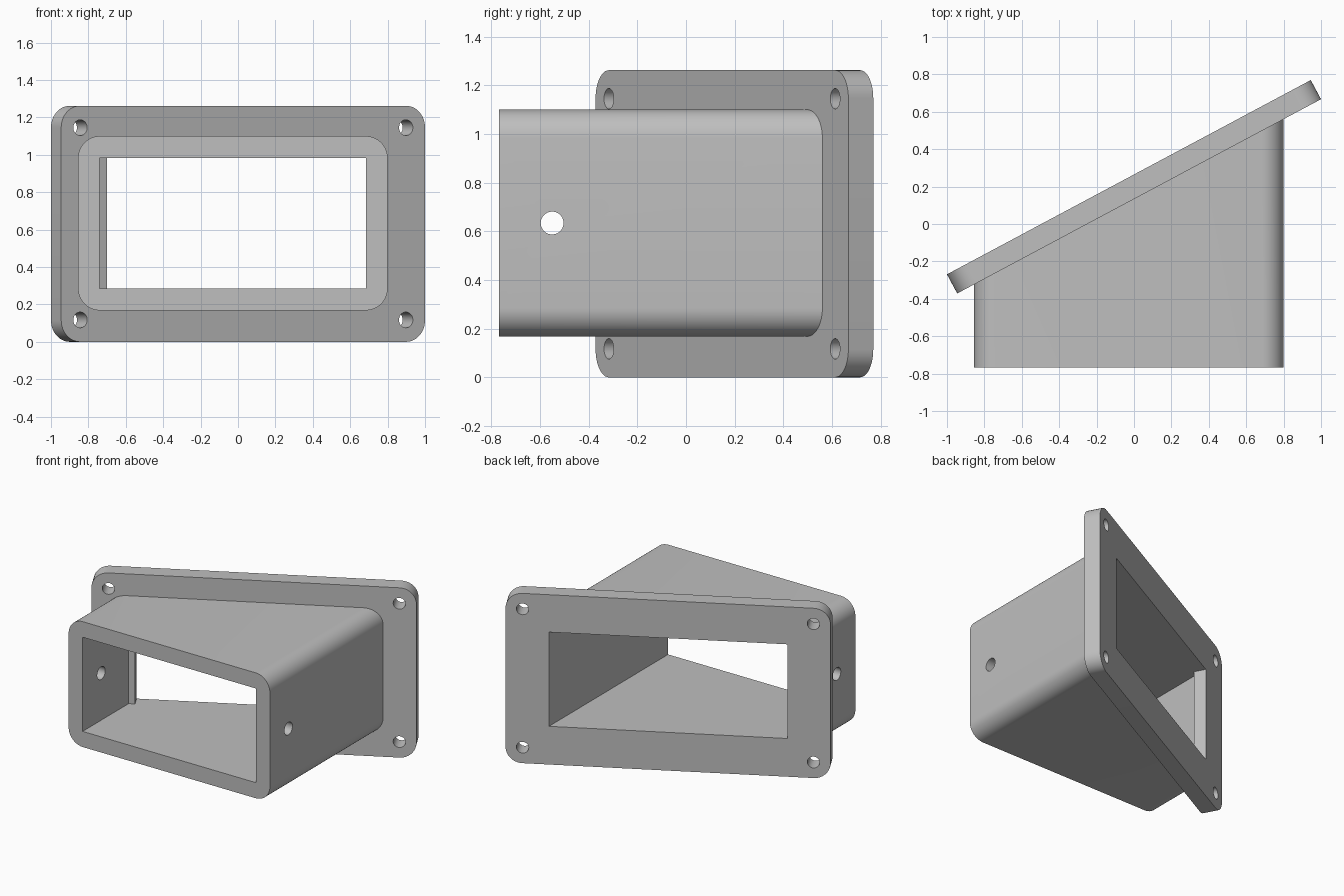
import bpy, bmesh, math
from mathutils import Vector

cube = bpy.data.objects.get("Cube")
if cube:
    bpy.data.objects.remove(cube, do_unlink=True)

ANGLE = math.radians(28.1)          # flange tilt about z
ALONG = Vector((math.cos(ANGLE), math.sin(ANGLE), 0))
FRONT = Vector((math.sin(ANGLE), -math.cos(ANGLE), 0))
UP = Vector((0, 0, 1))
CENTRE = Vector((0, 0.199, 0.631))  # middle of the flange
THICK = 0.116
HALF = THICK / 2

grey = bpy.data.materials.new("grey_plastic")
grey.use_nodes = True
colour = (0.52, 0.52, 0.52, 1)
grey.diffuse_color = colour
grey.node_tree.nodes["Principled BSDF"].inputs["Base Color"].default_value = colour


def on_flange(s, depth):
    """Point at distance s along the flange, depth behind its front face."""
    return CENTRE + ALONG * s + FRONT * (HALF - depth)


def y_at(x, depth):
    """y of the flange plane at the given depth, for a given x."""
    p = on_flange(0, depth)
    return p.y + (x - p.x) * math.tan(ANGLE)


def rounded_rect(w, h, r, steps=12):
    pts = []
    for k, (sx, sz) in enumerate(((1, 1), (-1, 1), (-1, -1), (1, -1))):
        for i in range(steps + 1):
            a = math.pi / 2 * (k + i / steps)
            pts.append((sx * (w / 2 - r) + r * math.cos(a),
                        sz * (h / 2 - r) + r * math.sin(a)))
    return pts


def loft(name, ring_a, ring_b):
    """Closed solid between two matching rings of points."""
    bm = bmesh.new()
    a = [bm.verts.new(p) for p in ring_a]
    b = [bm.verts.new(p) for p in ring_b]
    bm.faces.new(a)
    bm.faces.new(b[::-1])
    for i in range(len(a)):
        j = (i + 1) % len(a)
        bm.faces.new((a[j], a[i], b[i], b[j]))
    bmesh.ops.recalc_face_normals(bm, faces=bm.faces)
    mesh = bpy.data.meshes.new(name)
    bm.to_mesh(mesh)
    bm.free()
    mesh.materials.append(grey)
    obj = bpy.data.objects.new(name, mesh)
    bpy.context.collection.objects.link(obj)
    return obj


def cylinder(name, start, end, u, v, r, steps=40):
    ring = [(u * math.cos(t) + v * math.sin(t)) * r
            for t in (2 * math.pi * i / steps for i in range(steps))]
    return loft(name, [start + p for p in ring], [end + p for p in ring])


def combine(target, other, operation):
    mod = target.modifiers.new(operation.lower(), 'BOOLEAN')
    mod.operation = operation
    mod.solver = 'EXACT'
    mod.object = other
    bpy.context.view_layer.objects.active = target
    bpy.ops.object.modifier_apply(modifier=mod.name)
    bpy.data.objects.remove(other, do_unlink=True)


# Tilted mounting flange
outline = rounded_rect(2.205, 1.262, 0.115)
duct = loft("angled_duct",
            [on_flange(s, 0) + UP * z for s, z in outline],
            [on_flange(s, THICK) + UP * z for s, z in outline])

# Straight tube that ends inside the flange
section = [(x - 0.0275, z + 0.634) for x, z in rounded_rect(1.655, 0.932, 0.117)]
tube = loft("tube",
            [(x, -0.768, z) for x, z in section],
            [(x, y_at(x, HALF), z) for x, z in section])
combine(duct, tube, 'UNION')

# Rectangular passage, with a small ledge where it meets the flange
LEFT, RIGHT, LEDGE = -0.74, 0.685, 0.03
passage = [Vector((LEFT, -1, 0)), Vector((RIGHT, -1, 0)),
           Vector((RIGHT, y_at(RIGHT, 0.3), 0)),
           on_flange(-0.81, 0.3), on_flange(-0.81, LEDGE),
           Vector((LEFT, y_at(LEFT, LEDGE), 0))]
cutter = loft("passage_cutter",
              [(p.x, p.y, 0.284) for p in passage],
              [(p.x, p.y, 0.984) for p in passage])
combine(duct, cutter, 'DIFFERENCE')

# Screw holes in the flange corners
for s in (-0.987, 0.987):
    for z in (-0.514, 0.514):
        hole = cylinder("screw_cutter", on_flange(s, -0.04) + UP * z,
                        on_flange(s, THICK + 0.04) + UP * z, ALONG, UP, 0.042)
        combine(duct, hole, 'DIFFERENCE')

# Cross hole through both side walls
pin = cylinder("pin_cutter", Vector((-1, -0.55, 0.634)), Vector((1, -0.55, 0.634)),
               Vector((0, 1, 0)), UP, 0.047)
combine(duct, pin, 'DIFFERENCE')

bpy.ops.object.select_all(action='DESELECT')
duct.select_set(True)
bpy.context.view_layer.objects.active = duct
bpy.ops.object.shade_smooth_by_angle(angle=math.radians(25))
